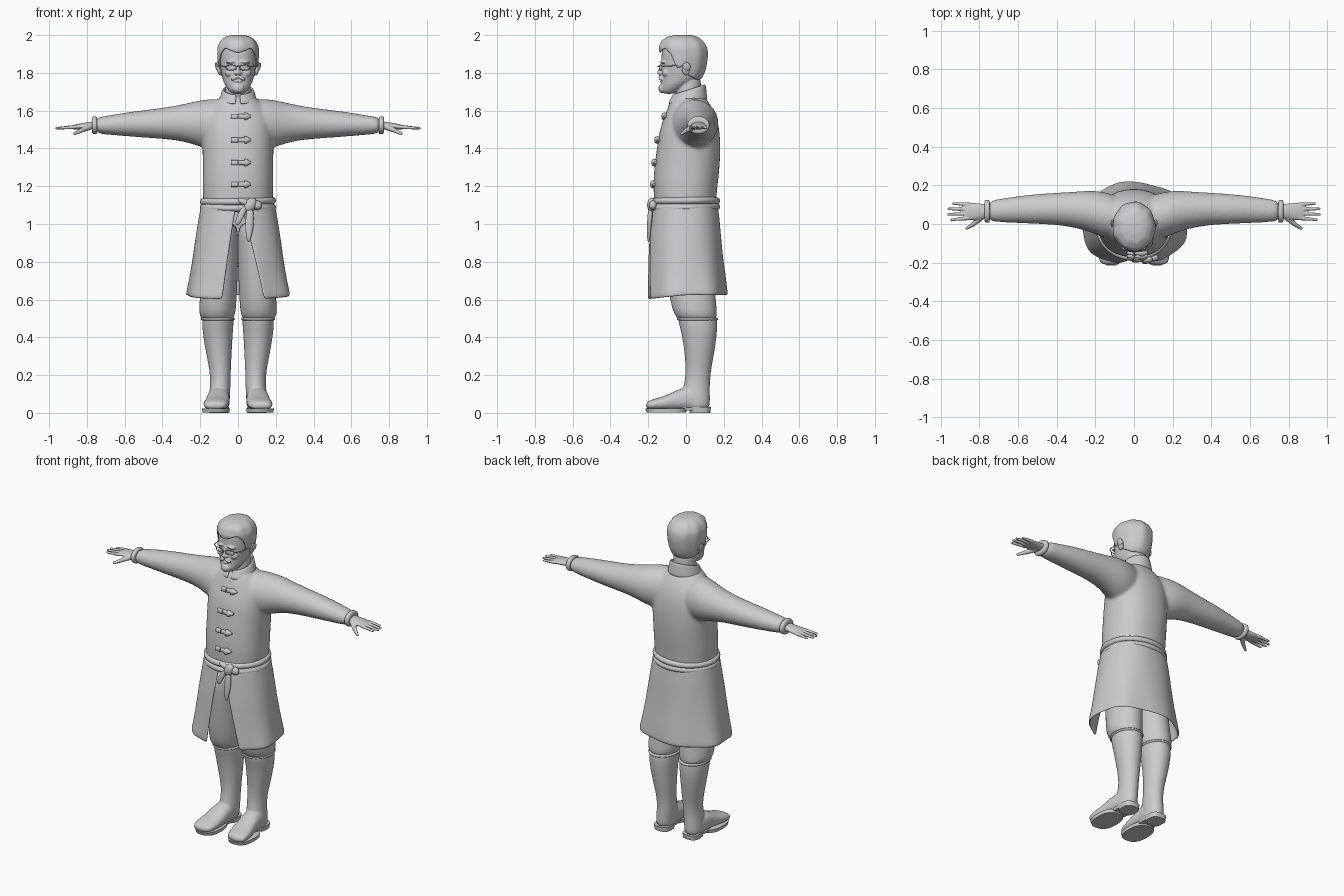
import bpy, bmesh, math
from mathutils import Vector, Matrix

cube = bpy.data.objects.get("Cube")
if cube:
    bpy.data.objects.remove(cube)

grey = bpy.data.materials.new("light_grey")
grey.use_nodes = True
grey.diffuse_color = (0.6, 0.6, 0.6, 1)
grey.node_tree.nodes["Principled BSDF"].inputs["Base Color"].default_value = (0.6, 0.6, 0.6, 1)


def interp(table, x):
    """Linear lookup in rows of (x, values...)."""
    for a, b in zip(table, table[1:]):
        if x <= b[0]:
            t = max(0, (x - a[0]) / (b[0] - a[0]))
            return [p + (q - p) * t for p, q in zip(a[1:], b[1:])]
    return list(table[-1][1:])


def loft(bm, axis, sections, n=24, p=1.0):
    """Closed tube; each section is (position, a_min, a_max, b_min, b_max)."""
    rings = []
    for pos, a0, a1, b0, b1 in sections:
        ring = []
        for i in range(n):
            t = 2 * math.pi * i / n
            c, s = math.cos(t), math.sin(t)
            a = (a0 + a1) / 2 + (a1 - a0) / 2 * math.copysign(abs(c) ** p, c)
            b = (b0 + b1) / 2 + (b1 - b0) / 2 * math.copysign(abs(s) ** p, s)
            ring.append(bm.verts.new({"x": (pos, a, b), "y": (a, pos, b), "z": (a, b, pos)}[axis]))
        rings.append(ring)
    for r, q in zip(rings, rings[1:]):
        for i in range(n):
            j = (i + 1) % n
            bm.faces.new((r[i], r[j], q[j], q[i]))
    bm.faces.new(rings[0])
    bm.faces.new(rings[-1])


def ball(bm, loc, size, tilt=0, axis="Y"):
    m = Matrix.Translation(loc) @ Matrix.Rotation(tilt, 4, axis) @ Matrix.Diagonal((*size, 1))
    bmesh.ops.create_uvsphere(bm, u_segments=20, v_segments=12, radius=1, matrix=m)


def limb(bm, p, q, r0, r1):
    """Tapered rod with rounded ends."""
    p, q = Vector(p), Vector(q)
    turn = (q - p).to_track_quat("Z", "Y").to_matrix().to_4x4()
    bmesh.ops.create_cone(bm, cap_ends=True, segments=12, radius1=r0, radius2=r1,
                          depth=(q - p).length, matrix=Matrix.Translation((p + q) / 2) @ turn)
    ball(bm, p, (r0,) * 3)
    ball(bm, q, (r1,) * 3)


def finish(bm, name, subsurf=0, voxel=0, smooth=0, thick=0, mirror=False):
    bmesh.ops.recalc_face_normals(bm, faces=bm.faces)
    for f in bm.faces:
        f.smooth = True
    mesh = bpy.data.meshes.new(name)
    bm.to_mesh(mesh)
    bm.free()
    mesh.materials.append(grey)
    ob = bpy.data.objects.new(name, mesh)
    bpy.context.collection.objects.link(ob)
    if not subsurf and not voxel:
        mesh.set_sharp_from_angle(angle=math.radians(40))
    if thick:
        m = ob.modifiers.new("thickness", "SOLIDIFY")
        m.thickness, m.offset = thick, 0
    if subsurf:
        m = ob.modifiers.new("subdivide", "SUBSURF")
        m.levels = m.render_levels = subsurf
    if voxel:
        m = ob.modifiers.new("fuse", "REMESH")
        m.mode, m.voxel_size, m.use_smooth_shade = "VOXEL", voxel, True
    if smooth:
        m = ob.modifiers.new("relax", "SMOOTH")
        m.factor, m.iterations = 0.5, smooth
    if mirror:
        ob.modifiers.new("mirror", "MIRROR")
    return ob


def sheet(name, f, nu, nv, thick):
    """Thin cloth surface f(u, v) with u and v from 0 to 1."""
    bm = bmesh.new()
    g = [[bm.verts.new(f(i / nu, j / nv)) for i in range(nu + 1)] for j in range(nv + 1)]
    for j in range(nv):
        for i in range(nu):
            bm.faces.new((g[j][i], g[j][i + 1], g[j + 1][i + 1], g[j + 1][i]))
    bmesh.ops.remove_doubles(bm, verts=bm.verts, dist=0.0001)
    return finish(bm, name, subsurf=1, thick=thick)


def tube(name, pts, r, cyclic=False):
    cu = bpy.data.curves.new(name, "CURVE")
    cu.dimensions, cu.bevel_depth, cu.bevel_resolution, cu.use_fill_caps = "3D", r, 3, True
    sp = cu.splines.new("POLY")
    sp.points.add(len(pts) - 1)
    for pt, co in zip(sp.points, pts):
        pt.co = (*co, 1)
    sp.use_cyclic_u = cyclic
    sp.use_smooth = True
    cu.materials.append(grey)
    ob = bpy.data.objects.new(name, cu)
    bpy.context.collection.objects.link(ob)
    return ob


# Coat: torso and sleeves fused
TORSO = [(1.06, .185, -.17, .16), (1.12, .185, -.17, .16), (1.2, .19, -.175, .168),
         (1.3, .187, -.17, .18), (1.4, .19, -.155, .184), (1.5, .19, -.142, .18),
         (1.58, .175, -.11, .16), (1.64, .125, -.09, .125), (1.69, .08, -.065, .09)]
ARM = [(.04, -.08, .13, 1.42, 1.66), (.14, -.08, .165, 1.39, 1.665), (.22, -.045, .175, 1.415, 1.652),
       (.3, -.02, .168, 1.44, 1.632), (.4, -.005, .162, 1.45, 1.615), (.5, 0, .156, 1.457, 1.603),
       (.6, .004, .145, 1.465, 1.59), (.7, .01, .13, 1.473, 1.572), (.76, .012, .12, 1.48, 1.565)]
bm = bmesh.new()
loft(bm, "z", [(z, -w, w, a, b) for z, w, a, b in TORSO], p=.9)
for s in (1, -1):
    loft(bm, "x", [(s * r[0], *r[1:]) for r in ARM])
finish(bm, "coat", subsurf=2, voxel=.009, smooth=10)

bm = bmesh.new()
loft(bm, "x", [(.745, .014, .118, 1.482, 1.562), (.75, .006, .126, 1.474, 1.572),
               (.77, .007, .125, 1.476, 1.57), (.775, .016, .116, 1.486, 1.56)])
finish(bm, "sleeve_cuffs", subsurf=1, mirror=True)

# Hands
bm = bmesh.new()
loft(bm, "x", [(.74, .035, .1, 1.5, 1.545), (.79, .026, .105, 1.5, 1.54), (.83, .02, .11, 1.5, 1.533),
               (.87, .02, .11, 1.501, 1.525), (.88, .03, .1, 1.505, 1.52)])
for k, tip in enumerate((.95, .967, .965, .94)):
    limb(bm, (.86, .03 + k * .024, 1.514), (tip - .006, .022 + k * .028, 1.507), .011, .007)
limb(bm, (.785, .04, 1.515), (.83, .0, 1.495), .017, .012)
limb(bm, (.83, .0, 1.495), (.865, -.022, 1.478), .012, .008)
finish(bm, "hands", voxel=.004, smooth=3, mirror=True)

# Coat skirt, split at the front
SKIRT = [(.6, .272, -.212, .212), (.7, .252, -.206, .202), (.8, .236, -.2, .19),
         (.9, .222, -.193, .181), (1, .207, -.183, .173), (1.12, .186, -.17, .161)]


def skirt(u, v):
    z = 1.11 - .51 * v
    w, y0, y1 = interp(SKIRT, z)
    start = math.asin((.01 + .12 * v) / w)
    end = 2 * math.pi - math.asin((.005 + .07 * v) / w)
    t = start + (end - start) * u
    k = 1 + .03 * v * v * math.sin(6 * t + .6)
    s, c = math.sin(t), math.cos(t)
    x = w * k * math.copysign(abs(s) ** .9, s)
    y = (y0 + y1) / 2 - (y1 - y0) / 2 * k * math.copysign(abs(c) ** .9, c)
    return x, y, z + .022 * v * (1 - max(0, c))


sheet("coat_skirt", skirt, 64, 14, .012)


# Standing collar
def collar(u, v):
    t = .12 + (2 * math.pi - .24) * u
    back = (1 - math.cos(t)) / 2
    return ((.098 - .022 * v) * math.sin(t), .008 + .008 * v - (.1 - .018 * v) * math.cos(t),
            1.635 + .02 * back + v * (.05 + .035 * back))


sheet("collar", collar, 36, 4, .012)

# Belt with knot and hanging ends
for k, z in enumerate((1.088, 1.121)):
    ring = [2 * math.pi * i / 64 for i in range(64)]
    tube(f"belt_wrap_{k + 1}", [(.184 * math.cos(t), -.005 + .168 * math.sin(t),
                                z + .004 * math.sin(t + k)) for t in ring], .018, True)
bm = bmesh.new()
ball(bm, (.065, -.182, 1.1), (.03, .024, .042), .5)
ball(bm, (.1, -.175, 1.1), (.028, .02, .024), .3)
ball(bm, (.03, -.18, 1.118), (.036, .018, .017), .4)
loft(bm, "z", [(1.09, .045, .08, -.2, -.175), (1.03, .04, .086, -.205, -.178), (.97, .038, .08, -.208, -.184),
               (.92, .045, .068, -.206, -.19), (.905, .052, .06, -.202, -.194)])
loft(bm, "z", [(1.1, .03, .06, -.195, -.172), (1.05, -.008, .035, -.2, -.178), (.99, -.018, .008, -.2, -.183)])
finish(bm, "belt_knot", subsurf=1)

# Toggle fasteners down the chest
for k, (z, y) in enumerate(((1.57, -.112), (1.445, -.149), (1.325, -.165), (1.21, -.172))):
    bm = bmesh.new()
    for x0, x1, h in ((-.036, .0, .013), (.002, .034, .012)):
        loft(bm, "x", [(x0, y - .01, y + .012, z - h, z + h), (x1, y - .014, y + .012, z - h, z + h)], 16, .6)
    loft(bm, "x", [(.034, y - .018, y + .014, z - .02, z + .02), (.046, y - .018, y + .014, z - .018, z + .018),
                   (.07, y - .006, y + .012, z - .004, z + .004)], 16, .8)
    finish(bm, f"toggle_{k + 1}")

# Trousers and boots
bm = bmesh.new()
loft(bm, "z", [(1.02, 0, .16, -.12, .13), (.9, -.002, .18, -.12, .15), (.75, 0, .19, -.105, .152),
               (.63, .006, .2, -.09, .156), (.55, .01, .208, -.074, .163), (.51, .018, .202, -.055, .165),
               (.485, .035, .18, -.03, .15)])
finish(bm, "trousers", subsurf=2, mirror=True)

bm = bmesh.new()
loft(bm, "z", [(.512, .03, .184, -.035, .158), (.5, .02, .192, -.047, .167), (.42, .028, .188, -.022, .166),
               (.3, .034, .166, -.006, .147), (.2, .039, .146, 0, .128), (.12, .04, .15, -.018, .126),
               (.05, .044, .158, -.03, .128), (.015, .05, .152, -.03, .122)])
loft(bm, "y", [(.12, .06, .14, .012, .08), (.06, .044, .156, .012, .125), (0, .044, .162, .012, .14),
               (-.06, .043, .168, .014, .115), (-.12, .045, .18, .014, .086), (-.18, .052, .186, .016, .072),
               (-.213, .075, .172, .02, .055)], p=.85)
finish(bm, "boots", subsurf=2, voxel=.007, smooth=4, mirror=True)

bm = bmesh.new()
loft(bm, "z", [(.485, .016, .197, -.047, .17), (.497, .015, .199, -.052, .173), (.508, .018, .196, -.049, .17)])
finish(bm, "boot_rims", subsurf=1, mirror=True)

bm = bmesh.new()
loft(bm, "z", [(.003, .045, .188, -.208, .0), (.024, .043, .19, -.216, .005)], 32, .8)
loft(bm, "z", [(0, .05, .152, .02, .128), (.03, .047, .156, .015, .132)], 32, .7)
loft(bm, "z", [(.012, .055, .152, -.05, .08), (.028, .052, .156, -.05, .08)], 32, .7)
finish(bm, "soles", mirror=True)

# Head, neck, nose and chin beard fused
HEAD = [(1.688, .03, -.12, -.06), (1.705, .05, -.133, -.03), (1.74, .073, -.133, .03),
        (1.77, .083, -.13, .078), (1.82, .094, -.132, .096), (1.88, .1, -.13, .106),
        (1.93, .1, -.13, .104), (1.965, .083, -.112, .08), (1.985, .055, -.08, .05), (1.992, .02, -.04, .01)]
bm = bmesh.new()
loft(bm, "z", [(z, -w, w, a, b) for z, w, a, b in HEAD], p=.95)
loft(bm, "z", [(1.62, -.075, .075, -.06, .09), (1.7, -.068, .068, -.055, .08), (1.82, -.066, .066, -.05, .08)])
limb(bm, (0, -.128, 1.85), (0, -.14, 1.802), .009, .013)
for s in (1, -1):
    ball(bm, (s * .012, -.134, 1.798), (.01, .012, .008))
    ball(bm, (s * .036, -.122, 1.858), (.03, .016, .008), s * .15)
    ball(bm, (s * .045, -.105, 1.8), (.025, .022, .022))
    ball(bm, (s * .018, -.133, 1.773), (.024, .013, .009), s * .45)
ball(bm, (0, -.125, 1.718), (.032, .021, .026))
ball(bm, (0, -.13, 1.755), (.02, .01, .006))
finish(bm, "head", subsurf=1, voxel=.0045, smooth=3)

bm = bmesh.new()
ball(bm, (.102, 0, 1.822), (.011, .022, .036), .2)
ball(bm, (.112, .004, 1.832), (.008, .02, .024), .25)
finish(bm, "ears", subsurf=1, mirror=True)

# Swept hair cap that follows the skull
HAIRLINE = [(0, 1.905), (.12, 1.918), (.22, 1.932), (.33, 1.895), (.4, 1.83), (.46, 1.825),
            (.52, 1.85), (.6, 1.785), (.75, 1.765), (1, 1.76)]


def hair(u, v):
    t = 2 * math.pi * u
    low = interp(HAIRLINE, 1 - abs(1 - 2 * u))[0]
    z = low + (1.992 - low) * math.sin(v * math.pi / 2)
    w, y0, y1 = interp(HEAD, z)
    lift = .006 + .008 * max(0, math.cos(t)) * math.sin(math.pi * v)
    lift += .002 * math.sin(9 * t) * math.sin(math.pi * v)
    k = 0 if v == 1 else 1
    return ((w + lift) * math.sin(t) * k, (y0 + y1) / 2 - ((y1 - y0) / 2 + lift) * math.cos(t) * k, z + .006 * v)


sheet("hair", hair, 60, 14, .008)

# Spectacles
for s, side in ((1, "left"), (-1, "right")):
    loop = [2 * math.pi * i / 24 for i in range(24)]
    tube(f"{side}_lens_rim", [(s * .036 + .027 * math.cos(t), -.144 + .25 * abs(.036 + .027 * s * math.cos(t)),
                              1.828 + .013 * math.copysign(abs(math.sin(t)) ** .6, math.sin(t)))
                             for t in loop], .0025, True)
    tube(f"{side}_temple_arm", [(s * .063, -.128, 1.834), (s * .095, -.105, 1.836), (s * .106, 0, 1.842)], .0028)
tube("spectacle_bridge", [(-.01, -.144, 1.833), (0, -.15, 1.836), (.01, -.144, 1.833)], .0025)
